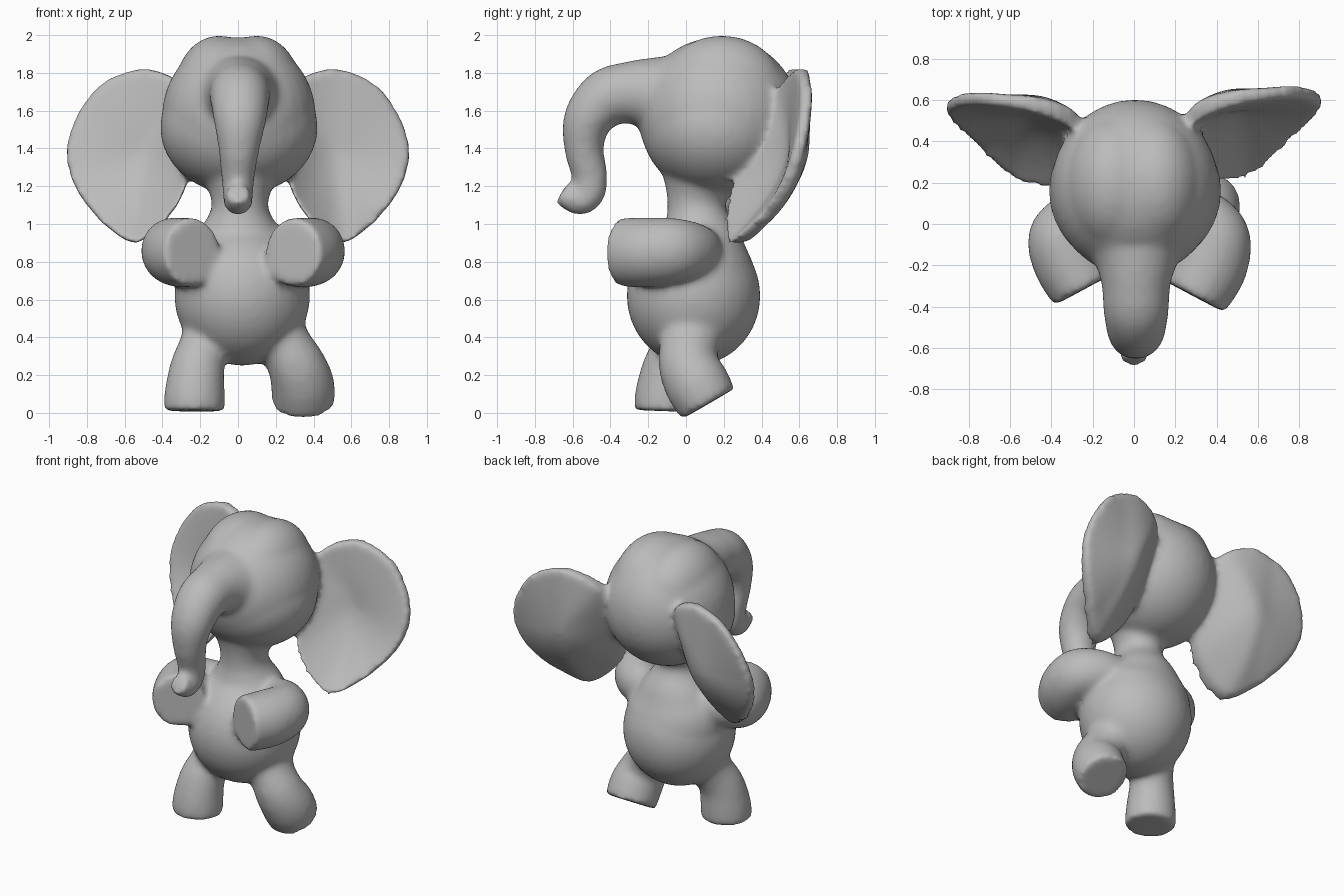
import bpy, bmesh, math
from mathutils import Vector

if "Cube" in bpy.data.objects:
    bpy.data.objects.remove(bpy.data.objects["Cube"])

grey = bpy.data.materials.new("plain_grey")
grey.use_nodes = True
grey.diffuse_color = (0.5, 0.5, 0.5, 1)
grey.node_tree.nodes["Principled BSDF"].inputs["Base Color"].default_value = (0.5, 0.5, 0.5, 1)


def finish(name, bm):
    bmesh.ops.recalc_face_normals(bm, faces=bm.faces)
    mesh = bpy.data.meshes.new(name)
    bm.to_mesh(mesh)
    bm.free()
    obj = bpy.data.objects.new(name, mesh)
    bpy.context.collection.objects.link(obj)
    return obj


def spline(pts, steps, closed=False):
    """Smooth path through points of any dimension."""
    n, out = len(pts), []
    for i in range(n if closed else n - 1):
        quad = [pts[(i + k) % n] if closed else pts[min(max(i + k, 0), n - 1)] for k in (-1, 0, 1, 2)]
        for s in range(steps):
            t = s / steps
            out.append([b + (c - a) * t / 2 + (a - 2.5 * b + 2 * c - d / 2) * t * t
                        + (1.5 * (b - c) + (d - a) / 2) * t ** 3 for a, b, c, d in zip(*quad)])
    return out if closed else out + [list(pts[-1])]


def limb(name, stations, side, sides=28):
    """Loft ellipses (x, y, z, radius along side, other radius)."""
    rows = spline(stations, 6)
    centres = [Vector(r[:3]) for r in rows]
    bm, rings = bmesh.new(), []
    for i, r in enumerate(rows):
        tangent = (centres[min(i + 1, len(rows) - 1)] - centres[max(i - 1, 0)]).normalized()
        u = Vector(side)
        u = (u - tangent * u.dot(tangent)).normalized()
        v = tangent.cross(u)
        rings.append([bm.verts.new(centres[i] + u * r[3] * math.cos(a) + v * r[4] * math.sin(a))
                      for a in (math.tau * k / sides for k in range(sides))])
    for p, q in zip(rings, rings[1:]):
        for k in range(sides):
            j = (k + 1) % sides
            bm.faces.new((p[k], p[j], q[j], q[k]))
    bm.faces.new(rings[0])
    bm.faces.new(rings[-1])
    return finish(name, bm)


def ball(name, centre, radii):
    bm = bmesh.new()
    bmesh.ops.create_uvsphere(bm, u_segments=32, v_segments=20, radius=1)
    bmesh.ops.scale(bm, vec=radii, verts=bm.verts)
    bmesh.ops.translate(bm, vec=centre, verts=bm.verts)
    return finish(name, bm)


def ear(name, sign, setback):
    """Bowl, thick near the head and at the lobe, drooping forward at the bottom."""
    rim = spline([(.27, .45, 1.71), (.47, .55, 1.82), (.69, .59, 1.765), (.84, .59, 1.6),
                  (.91, .55, 1.39), (.865, .48, 1.2), (.76, .38, 1.05), (.65, .27, .95),
                  (.54, .2, .9), (.41, .18, .99), (.29, .2, 1.16), (.22, .28, 1.45)], 4, True)
    rim = [Vector(p) for p in rim]
    middle = Vector((.53, .53, 1.42))
    bm, layers = bmesh.new(), []
    for back in (0, 1):
        layer = []
        for s in (1, .9, .78, .64, .5, .35, .2, .08):
            ring = []
            for p in rim:
                q = middle.lerp(p, s)
                q.y = middle.y + (p.y - middle.y) * s ** 1.7 + setback
                lobe = min(max((1.4 - q.z) / .5, 0), 1)
                root = min(max((.62 - q.x) / .35, 0), 1) * min(max((q.z - 1) / .4, 0), 1)
                q.y += back * (.06 + .04 * lobe + .04 * root + .04 * (1 - s * s))
                ring.append(bm.verts.new((sign * q.x, q.y, q.z)))
            layer.append(ring)
        bm.faces.new(layer[-1])
        layers.append(layer)
    strips = [pair for layer in layers for pair in zip(layer, layer[1:])]
    for p, q in strips + [(layers[0][0], layers[1][0])]:
        for k in range(len(p)):
            j = (k + 1) % len(p)
            bm.faces.new((p[k], p[j], q[j], q[k]))
    return finish(name, bm)


X, Z = (1, 0, 0), (0, 0, 1)
parts = []

# round belly, chest and neck
parts.append(ball("belly", (.022, .04, .62), (.36, .355, .37)))
parts.append(limb("chest", [
    (.015, .05, .5, .26, .24), (.015, .06, .68, .335, .31), (.01, .065, .82, .325, .285),
    (.01, .07, .93, .25, .225), (.01, .06, 1.03, .175, .17),
    (.01, .055, 1.12, .15, .155), (.01, .07, 1.25, .2, .2)], X))

# head: skull, two slight crown lobes and cheeks
parts.append(ball("skull", (.005, .175, 1.57), (.408, .428, .42)))
for sign in (-1, 1):
    parts.append(ball("crown_lobe", (sign * .1, .19, 1.71), (.235, .33, .288)))
parts.append(ball("cheeks", (.005, .16, 1.51), (.418, .395, .355)))

# trunk
parts.append(limb("trunk", [
    (0, .1, 1.61, .36, .35), (.005, -.07, 1.655, .275, .26), (.01, -.18, 1.685, .205, .205),
    (.01, -.29, 1.695, .168, .168),
    (.01, -.42, 1.665, .158, .155), (.01, -.52, 1.55, .14, .13), (.005, -.54, 1.4, .11, .105),
    (0, -.51, 1.26, .09, .095), (0, -.515, 1.17, .082, .09), (0, -.56, 1.125, .078, .08),
    (0, -.615, 1.14, .072, .07), (0, -.66, 1.165, .068, .062)], X))

# ears
for side_name, sign, setback in (("right_ear", -1, -.015), ("left_ear", 1, .015)):
    parts.append(ear(side_name, sign, setback))

# arms bent forward with flat paws
parts.append(limb("right_arm", [
    (-.14, .08, .86, .11, .11), (-.27, .04, .86, .14, .13), (-.345, -.06, .86, .172, .165),
    (-.31, -.18, .85, .185, .18), (-.24, -.315, .85, .182, .167)], Z))
parts.append(limb("left_arm", [
    (.15, .08, .86, .11, .11), (.3, .05, .86, .145, .135), (.395, -.06, .86, .172, .165),
    (.365, -.2, .85, .185, .185), (.29, -.35, .85, .182, .167)], Z))

# legs, the left one kicked back
parts.append(limb("right_leg", [
    (-.14, .03, .48, .14, .15), (-.18, -.03, .36, .13, .135), (-.215, -.085, .24, .145, .145),
    (-.23, -.11, .1, .16, .16), (-.232, -.115, .01, .163, .158)], X))
parts.append(limb("left_leg", [
    (.18, .06, .5, .165, .2), (.24, .02, .38, .14, .16), (.31, .015, .25, .155, .16),
    (.342, .06, .15, .168, .172), (.346, .118, .048, .166, .163)], X))

# fuse everything into one soft skin
bpy.ops.object.select_all(action="DESELECT")
for part in parts:
    part.select_set(True)
bpy.context.view_layer.objects.active = parts[0]
bpy.ops.object.join()
skin = bpy.context.object
skin.name = "elephant_figure"
skin.data.materials.clear()
skin.data.materials.append(grey)
remesh = skin.modifiers.new("fuse", "REMESH")
remesh.mode = "VOXEL"
remesh.voxel_size = 0.018
remesh.use_smooth_shade = True
soften = skin.modifiers.new("soften", "SMOOTH")
soften.factor = 0.5
soften.iterations = 14
